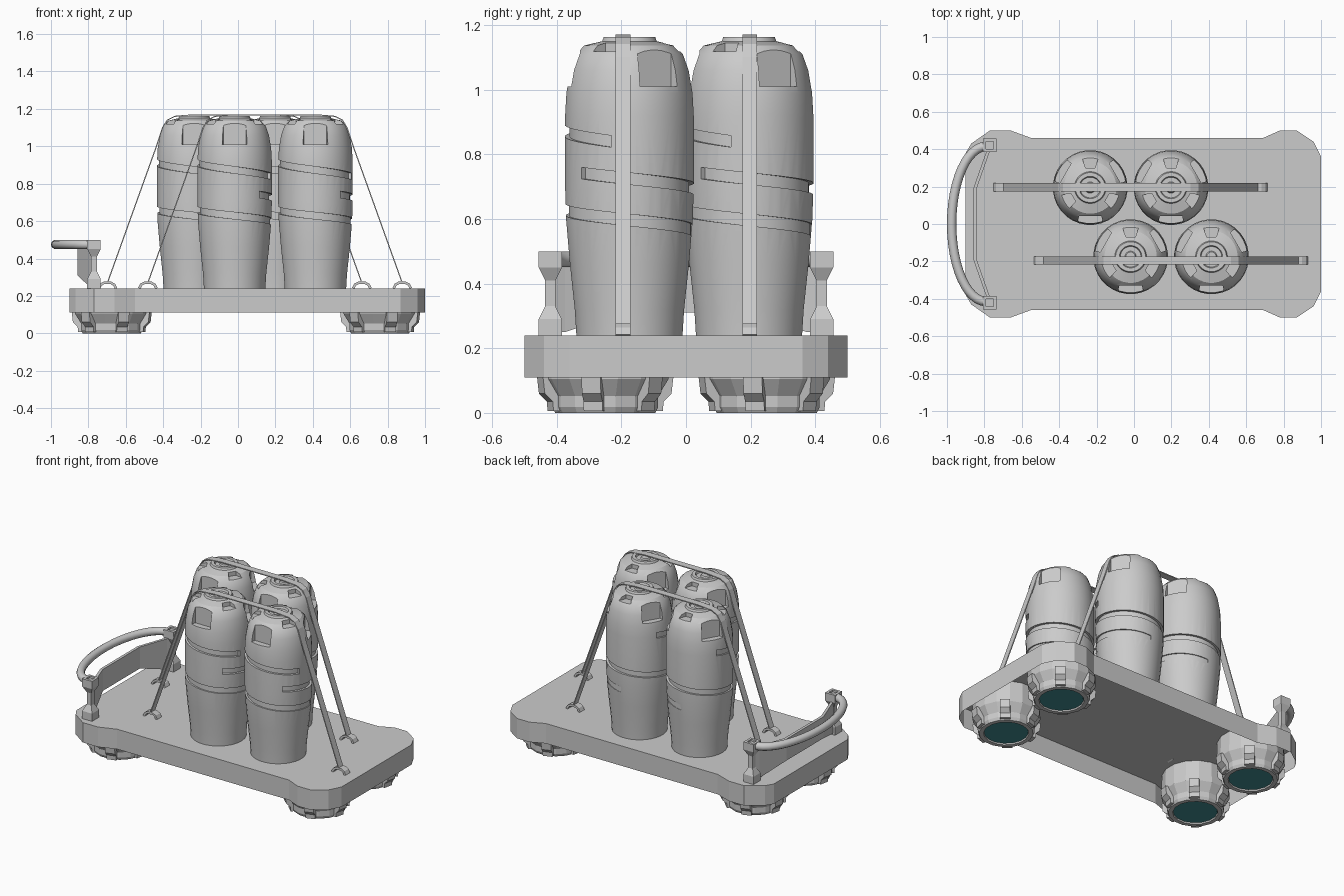
import bpy, bmesh
from math import sin, cos, pi, radians, hypot

if "Cube" in bpy.data.objects:
    bpy.data.objects.remove(bpy.data.objects["Cube"])


def loft(name, sections, caps=(True, True), smooth=None, flip=False):
    """Skin a list of equal-length closed loops, optionally capping the ends."""
    bm = bmesh.new()
    rings = [[bm.verts.new(p) for p in s] for s in sections]
    n = len(rings[0])
    for a, b in zip(rings, rings[1:]):
        for i in range(n):
            j = (i + 1) % n
            bm.faces.new((a[i], a[j], b[j], b[i]))
    if caps[0]:
        bm.faces.new(rings[0][::-1])
    if caps[1]:
        bm.faces.new(rings[-1])
    bmesh.ops.recalc_face_normals(bm, faces=bm.faces)
    mesh = bpy.data.meshes.new(name)
    bm.to_mesh(mesh)
    bm.free()
    return add(name, mesh, smooth=smooth)


def add(name, mesh, loc=(0, 0, 0), smooth=None):
    if smooth:
        mesh.shade_smooth()
        mesh.set_sharp_from_angle(angle=radians(smooth))
    ob = bpy.data.objects.new(name, mesh)
    ob.location = loc
    bpy.context.collection.objects.link(ob)
    return ob


def circle(r, z, n, phase=0.0):
    return [(r * cos(phase + 2 * pi * i / n), r * sin(phase + 2 * pi * i / n), z)
            for i in range(n)]


def lathe(name, profile, n, caps, smooth=None):
    return loft(name, [circle(r, z, n, pi / n) for r, z in profile], caps, smooth)


def strip(name, path, width, thick):
    """Flat band following an x-z path, centred on y = 0."""
    secs = []
    for i, (x, z) in enumerate(path):
        a, b = path[max(i - 1, 0)], path[min(i + 1, len(path) - 1)]
        dx, dz = b[0] - a[0], b[1] - a[1]
        k = thick / 2 / hypot(dx, dz)
        nx, nz = -dz * k, dx * k
        w = width / 2
        secs.append([(x + nx, -w, z + nz), (x + nx, w, z + nz),
                     (x - nx, w, z - nz), (x - nx, -w, z - nz)])
    return loft(name, secs)


def radial_box(name, ang, r0, r1, w0, w1, z0, z1):
    """Block pointing outwards at an angle, its width flaring from w0 to w1."""
    c, s = cos(ang), sin(ang)
    def sec(z):
        return [(r * c - t * s, r * s + t * c, z) for r, t in
                ((r0, -w0 / 2), (r1, -w1 / 2), (r1, w1 / 2), (r0, w0 / 2))]
    return loft(name, [sec(z0), sec(z1)])


def helix(name, a0, a1, z0, z1, h, r_in0, r_in1):
    """Spiral ribbon used to cut a groove."""
    secs, n = [], int(abs(a1 - a0) / 6)
    for i in range(n + 1):
        t = i / n
        a, z = radians(a0 + (a1 - a0) * t), z0 + (z1 - z0) * t
        ri = r_in0 + (r_in1 - r_in0) * t
        secs.append([(r * cos(a), r * sin(a), z + d) for r, d in
                     ((ri, -h / 2), (.24, -h / 2), (.24, h / 2), (ri, h / 2))])
    return loft(name, secs)


def remove(ob):
    bpy.data.objects.remove(ob)


# Deck: top sheet with a skirt, open underneath
half = [(1.0, .36), (.96, .44), (.87, .5), (.78, .5), (.69, .46),
        (-.55, .46), (-.66, .5), (-.77, .5), (-.87, .43), (-.9, .38)]
outline = half + [(x, -y) for x, y in reversed(half)]
loft("deck", [[(x, y, z) for x, y in outline] for z in (.11, .24)], (False, True))

# Hover feet: round housing, six ribs and a teal lens each
teal = bpy.data.materials.new("teal_lens")
teal.diffuse_color = (.05, .26, .28, 1)
teal.use_nodes = True
teal.node_tree.nodes["Principled BSDF"].inputs["Base Color"].default_value = teal.diffuse_color
housing = lathe("foot_housing", [(.195, .24), (.2, .105), (.167, .052), (.167, .018),
                                 (.158, 0), (.132, 0), (.128, .02)], 16, (False, True))
lens = lathe("foot_lens", [(.129, .016), (.129, .008)], 16, (True, True))
lens.data.materials.append(teal)
rib_profile = [(.15, .11), (.212, .11), (.206, .06), (.18, .035), (.178, .006), (.15, .006)]
rib = loft("foot_rib", [[(r, t, z) for r, z in rib_profile] for t in (-.03, .03)])
for fx in (-.675, .76):
    for fy in (-.25, .25):
        add("foot_housing", housing.data, (fx, fy, 0))
        add("foot_lens", lens.data, (fx, fy, 0))
        for k in range(6):
            ob = add("foot_rib", rib.data, (fx, fy, 0))
            ob.rotation_euler.z = radians(-12 + 60 * k)
for ob in (housing, lens, rib):
    remove(ob)

# Barrel body
barrel = lathe("barrel", [(.165, .24), (.17, .32), (.185, .46), (.197, .6), (.2, .7),
                          (.2, .92), (.196, .99), (.184, 1.06), (.166, 1.11), (.14, 1.137),
                          (.085, 1.15), (.08, 1.163), (.06, 1.163), (.055, 1.15),
                          (.03, 1.15), (.025, 1.158)], 32, (True, True))

# Barrel cuts: two spiral grooves, shoulder windows and top notches
cutters = [helix("cut_long_groove", -48, 450, .742, .565, .036, .183, .19),
           helix("cut_short_groove", -205, -16, .925, .84, .036, .19, .183)]
for k in range(3):
    a = radians(-90 + 120 * k)
    cutters.append(radial_box("cut_window", a, .153, .26, .12, .17, 1.01, 1.2))
    cutters.append(radial_box("cut_notch", a + pi / 3, .105, .26, .05, .16, 1.118, 1.2))
for c in cutters:
    c.hide_render = True
    m = barrel.modifiers.new(c.name, 'BOOLEAN')
    m.operation = 'DIFFERENCE'
    m.solver = 'EXACT'
    m.object = c
deps = bpy.context.evaluated_depsgraph_get()
cut_mesh = bpy.data.meshes.new_from_object(barrel.evaluated_get(deps))
for ob in cutters + [barrel]:
    remove(ob)
bm = bmesh.new()
bm.from_mesh(cut_mesh)
under = [f for f in bm.faces if all(v.co.z < .2405 for v in f.verts)]
bmesh.ops.delete(bm, geom=under, context='FACES')
bm.to_mesh(cut_mesh)
bm.free()

# Barrel pairs, each with a tie-down strap and two deck hooks
side = [(.68, .27), (.418, 1.0), (.385, 1.1), (.36, 1.14), (.32, 1.16), (.22, 1.168)]
strap = strip("strap", [(-x, z) for x, z in side] + side[::-1], .045, .006)
hook = strip("hook", [(-.046, .24), (-.036, .26), (-.018, .27), (.018, .27),
                      (.036, .26), (.046, .24)], .045, .014)
for px, by, sy in ((-.018, .195, .197), (.198, -.175, -.195)):
    for d in (-.216, .216):
        add("barrel", cut_mesh, (px + d, by, 0), smooth=30)
    add("strap", strap.data, (px, sy, 0))
    for d in (-.68, .68):
        add("hook", hook.data, (px + d, sy, 0))
remove(strap)
remove(hook)

# Handle posts with square sockets on top
post = [(.036, .24), (.036, .29), (.016, .33), (.016, .41), (.036, .45), (.036, .5),
        (.02, .5), (.02, .488)]
for s in (-1, 1):
    loft("handle_post", [[(-.77 + i * h, s * .42 + j * h, z) for i, j in
                          ((-1, -1), (1, -1), (1, 1), (-1, 1))] for h, z in post])

# Bent panel between the posts
loft("handle_panel", [[(x - .009, y, zb), (x + .009, y, zb), (x + .009, y, .45), (x - .009, y, .45)]
                      for x, y, zb in ((-.77, .41, .25), (-.785, .375, .25), (-.85, .19, .31),
                                       (-.85, -.19, .31), (-.785, -.375, .25), (-.77, -.41, .25))])

# Bowed push bar
bar = []
for i in range(25):
    t = -pi / 2 + pi * i / 24
    nx, ny = -.415 * cos(t), .185 * sin(t)
    k = .025 / hypot(nx, ny)
    bar.append([(-.79 - .185 * cos(t) + nx * k * cos(a), .415 * sin(t) + ny * k * cos(a),
                 .475 + .025 * sin(a)) for a in (2 * pi * j / 10 for j in range(10))])
loft("push_bar", bar, smooth=50)
